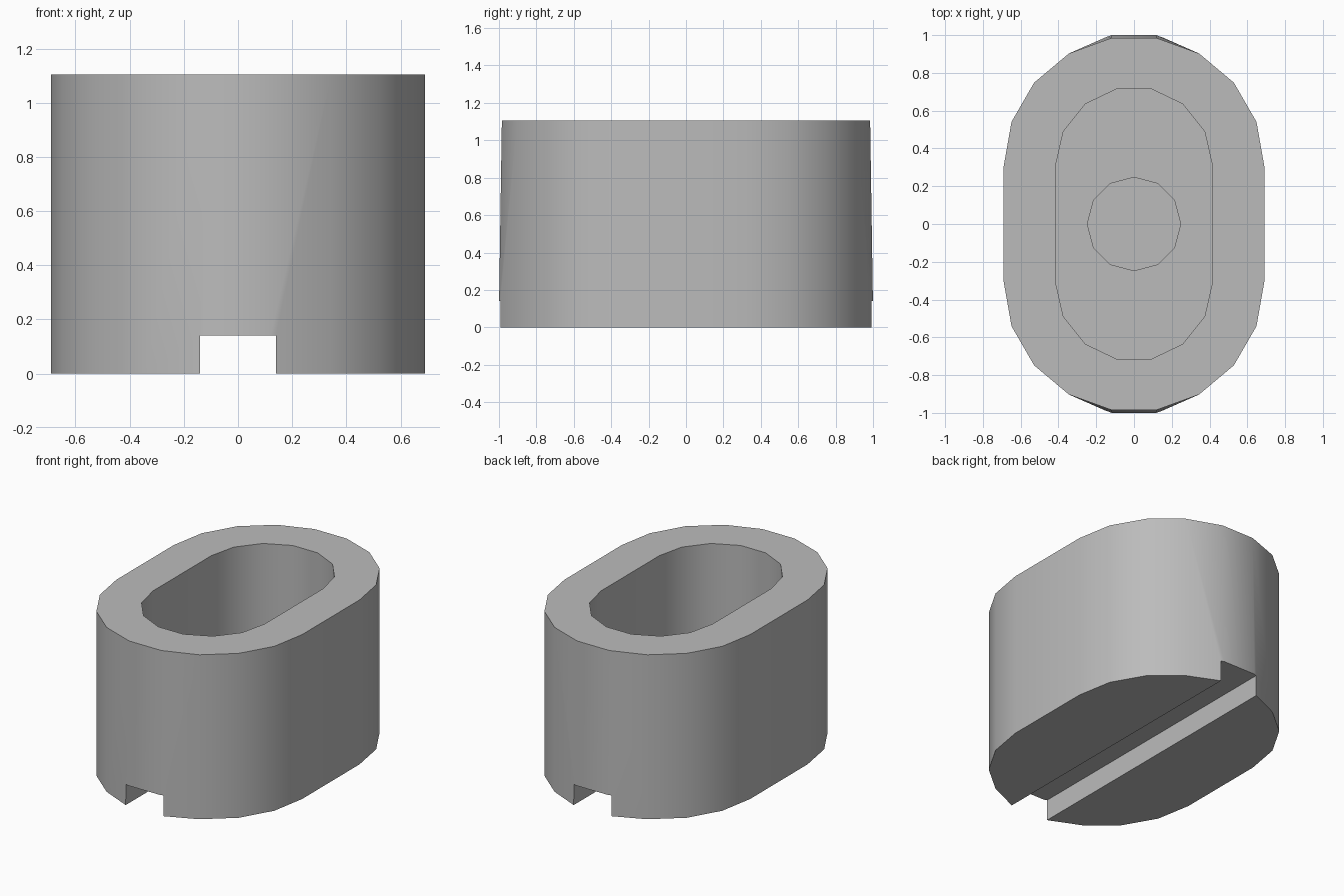
import bpy, bmesh
from math import sin, cos, pi, radians

cube = bpy.data.objects.get("Cube")
if cube:
    bpy.data.objects.remove(cube, do_unlink=True)

grey = bpy.data.materials.new("light grey")
grey.use_nodes = True
grey.diffuse_color = (0.5, 0.5, 0.5, 1)
grey.node_tree.nodes["Principled BSDF"].inputs["Base Color"].default_value = (0.5, 0.5, 0.5, 1)


def oblong(radius, offset, steps):
    """Stadium outline: two half circles joined by straight sides."""
    pts = []
    for side in (1, -1):
        for i in range(steps + 1):
            a = pi * i / steps
            pts.append((side * radius * cos(a), side * (offset + radius * sin(a))))
    return pts


def prism(name, lower, upper, z0, z1):
    bm = bmesh.new()
    bottom = [bm.verts.new((x, y, z0)) for x, y in lower]
    top = [bm.verts.new((x, y, z1)) for x, y in upper]
    bm.faces.new(bottom[::-1])
    bm.faces.new(top)
    n = len(bottom)
    for i in range(n):
        j = (i + 1) % n
        bm.faces.new((bottom[i], bottom[j], top[j], top[i]))
    mesh = bpy.data.meshes.new(name)
    bm.to_mesh(mesh)
    bm.free()
    mesh.materials.append(grey)
    obj = bpy.data.objects.new(name, mesh)
    bpy.context.collection.objects.link(obj)
    return obj


def activate(obj):
    bpy.ops.object.select_all(action='DESELECT')
    obj.select_set(True)
    bpy.context.view_layer.objects.active = obj


def cut(obj, cutter):
    cutter.hide_render = True
    mod = obj.modifiers.new("cut", 'BOOLEAN')
    mod.operation = 'DIFFERENCE'
    mod.solver = 'EXACT'
    mod.object = cutter
    activate(obj)
    bpy.ops.object.modifier_apply(modifier=mod.name)
    bpy.data.objects.remove(cutter, do_unlink=True)


# Outer shell, with its narrow end facets leaning out slightly at the foot
outer = oblong(0.69, 0.305, 9)
foot = [(x, y * 1.002 / 0.985 if abs(y) > 0.95 else y) for x, y in outer]
body = prism("body", foot, outer, 0, 1.105)

# Deep oblong cavity from the top
inner = oblong(0.415, 0.31, 7)
cut(body, prism("cavity_cutter", inner, inner, 0.28, 1.3))

# Slot running front to back under the base
slot = [(-0.14, -1.2), (0.14, -1.2), (0.14, 1.2), (-0.14, 1.2)]
cut(body, prism("slot_cutter", slot, slot, -0.2, 0.14))

# Low round boss on the cavity floor
ring = [(0.25 * cos(pi * i / 6), 0.25 * sin(pi * i / 6)) for i in range(12)]
boss = prism("floor_boss", ring, ring, 0.27, 0.42)

for part in (body, boss):
    activate(part)
    bpy.ops.object.shade_smooth_by_angle(angle=radians(35))
